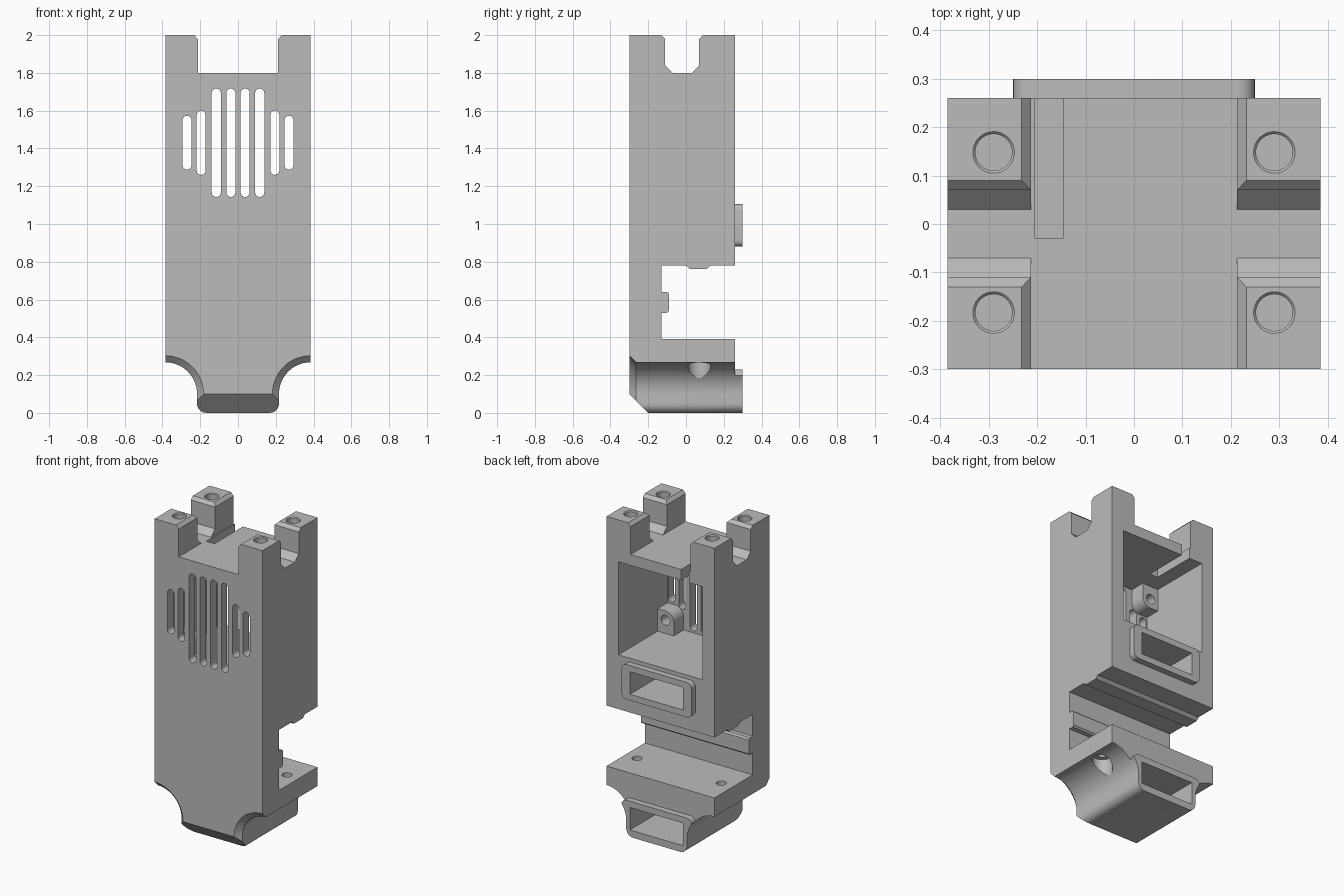
import bpy, bmesh
from math import cos, sin, pi, radians

cube = bpy.data.objects.get("Cube")
if cube:
    bpy.data.objects.remove(cube, do_unlink=True)

grey = bpy.data.materials.new("plain grey")
grey.use_nodes = True
grey.diffuse_color = (0.5, 0.5, 0.5, 1)
grey.node_tree.nodes["Principled BSDF"].inputs["Base Color"].default_value = (0.5, 0.5, 0.5, 1)

PLACE = {"x": lambda a, b, t: (t, a, b),
         "y": lambda a, b, t: (a, t, b),
         "z": lambda a, b, t: (a, b, t)}


def loft(name, axis, sec1, t1, sec2, t2):
    """Closed solid between two matching cross-sections."""
    bm = bmesh.new()
    lo = [bm.verts.new(PLACE[axis](a, b, t1)) for a, b in sec1]
    hi = [bm.verts.new(PLACE[axis](a, b, t2)) for a, b in sec2]
    bm.faces.new(lo)
    bm.faces.new(hi)
    n = len(lo)
    for i in range(n):
        j = (i + 1) % n
        bm.faces.new((lo[i], lo[j], hi[j], hi[i]))
    bmesh.ops.recalc_face_normals(bm, faces=bm.faces)
    mesh = bpy.data.meshes.new(name)
    bm.to_mesh(mesh)
    bm.free()
    mesh.materials.append(grey)
    ob = bpy.data.objects.new(name, mesh)
    bpy.context.collection.objects.link(ob)
    return ob


def prism(name, axis, section, t1, t2):
    return loft(name, axis, section, t1, section, t2)


def arc(cx, cy, r, start, end, n=10):
    return [(cx + r * cos(radians(start + (end - start) * i / n)),
             cy + r * sin(radians(start + (end - start) * i / n))) for i in range(n + 1)]


def rect(a1, a2, b1, b2):
    return [(a1, b1), (a2, b1), (a2, b2), (a1, b2)]


def round_rect(a1, a2, b1, b2, r):
    return (arc(a2 - r, b2 - r, r, 0, 90, 6) + arc(a1 + r, b2 - r, r, 90, 180, 6) +
            arc(a1 + r, b1 + r, r, 180, 270, 6) + arc(a2 - r, b1 + r, r, 270, 360, 6))


def circle(cx, cy, r):
    return arc(cx, cy, r, 0, 360, 32)[:-1]


def slot(cx, b1, b2, r):
    return arc(cx, b2 - r, r, 0, 180) + arc(cx, b1 + r, r, 180, 360)


def combine(base, tool, operation):
    mod = base.modifiers.new(operation, "BOOLEAN")
    mod.operation = operation
    mod.solver = "EXACT"
    mod.object = tool
    bpy.context.view_layer.objects.active = base
    bpy.ops.object.modifier_apply(modifier=mod.name)
    bpy.data.objects.remove(tool, do_unlink=True)


def cut(tool):
    combine(body, tool, "DIFFERENCE")


def add(tool):
    combine(body, tool, "UNION")


# Main body: side profile with back notch, ridges and top channel
profile = [(-.3, .1), (-.2, 0), (.26, 0), (.26, .39), (-.13, .39),
           (-.13, .53), (-.1, .53), (-.09, .54), (-.09, .63), (-.1, .64),
           (-.13, .64), (-.13, .78), (0, .78), (.02, .762), (.11, .762),
           (.13, .78), (.26, .78), (.26, 2), (.09, 2), (.07, 1.98),
           (.07, 1.84), (.03, 1.8), (-.07, 1.8), (-.11, 1.84),
           (-.11, 1.98), (-.13, 2), (-.3, 2)]
body = prism("housing_body", "x", profile, -.385, .385)

# Raised rims around the two back ports
add(prism("upper_rim", "y", round_rect(-.25, .25, .88, 1.105, .035), .2, .3))
lower = arc(.215, .195, .035, 0, 90, 6) + arc(-.215, .195, .035, 90, 180, 6) + [(-.25, 0), (.25, 0)]
add(prism("lower_rim", "y", lower, .2, .3))


# Concave foot sides, with a bevel at the front
def foot_section(side, d):
    pts = [(.6, .1 + .168 + d)] + arc(.385, .1, .168 + d, 90, 180, 16)
    pts += arc(.167 - d, .05, .05, 0, -90, 6) + [(.167 - d, -.1), (.6, -.1)]
    return [(side * x, z) for x, z in pts]


for side in (-1, 1):
    cut(prism("foot_cutter", "y", foot_section(side, 0), -.4, .4))
    cut(loft("foot_bevel_cutter", "y", foot_section(side, .045), -.31,
             foot_section(side, -.005), -.26))

# Channel between the four top posts, with bevelled upper edges
cut(prism("post_channel_cutter", "y",
          [(-.213, 1.8), (.213, 1.8), (.213, 1.98), (.232, 2), (.232, 2.1),
           (-.232, 2.1), (-.232, 2), (-.213, 1.98)], -.4, .4))

# Open rear chamber and the wire slot in its roof
cut(prism("chamber_cutter", "y", rect(-.3, .3, 1.13, 1.73), -.24, .4))
cut(prism("wire_slot_cutter", "z", rect(-.205, -.147, -.03, .4), 1.6, 1.9))

# Port pockets
for bottom in (.92, .045):
    cut(prism("port_cutter", "y", rect(-.19, .19, bottom, bottom + .145), -.08, .4))

for side in (-1, 1):
    # Front grille slots
    for x, b1, b2 in ((.038, 1.143, 1.717), (.115, 1.143, 1.717),
                      (.195, 1.26, 1.6), (.27, 1.288, 1.573)):
        cut(prism("grille_cutter", "y", slot(side * x, b1, b2, .024), -.4, -.2))

    # Screw bosses in the chamber corners
    for up in (-1, 1):
        cx, dz, r = .245, .215, .06
        shape = [(.32, dz - r)] + arc(cx, dz, r, 270, 180, 8) + [(cx - r, .32), (.32, .32)]
        add(prism("boss", "y", [(side * a, 1.43 + up * b) for a, b in shape], -.27, -.14))
        cut(prism("boss_hole_cutter", "y", circle(side * cx, 1.43 + up * dz, .032), -.25, 0))

    # Post screw holes with a small lead-in
    for y in (.148, -.183):
        cut(prism("post_hole_cutter", "z", circle(side * .29, y, .038), 1.8, 2.1))
        cut(loft("lead_in_cutter", "z", circle(side * .29, y, .037), 1.994,
                 circle(side * .29, y, .049), 2.006))

    # Ledge screw holes, counterbored from below
    cut(prism("ledge_hole_cutter", "z", circle(side * .3, .07, .03), .15, .5))
    cut(prism("counterbore_cutter", "z", circle(side * .3, .07, .06), .05, .3))

# Smooth the curves and keep the edges crisp
bpy.ops.object.select_all(action="DESELECT")
body.select_set(True)
bpy.context.view_layer.objects.active = body
bpy.ops.object.shade_smooth_by_angle(angle=radians(25))
